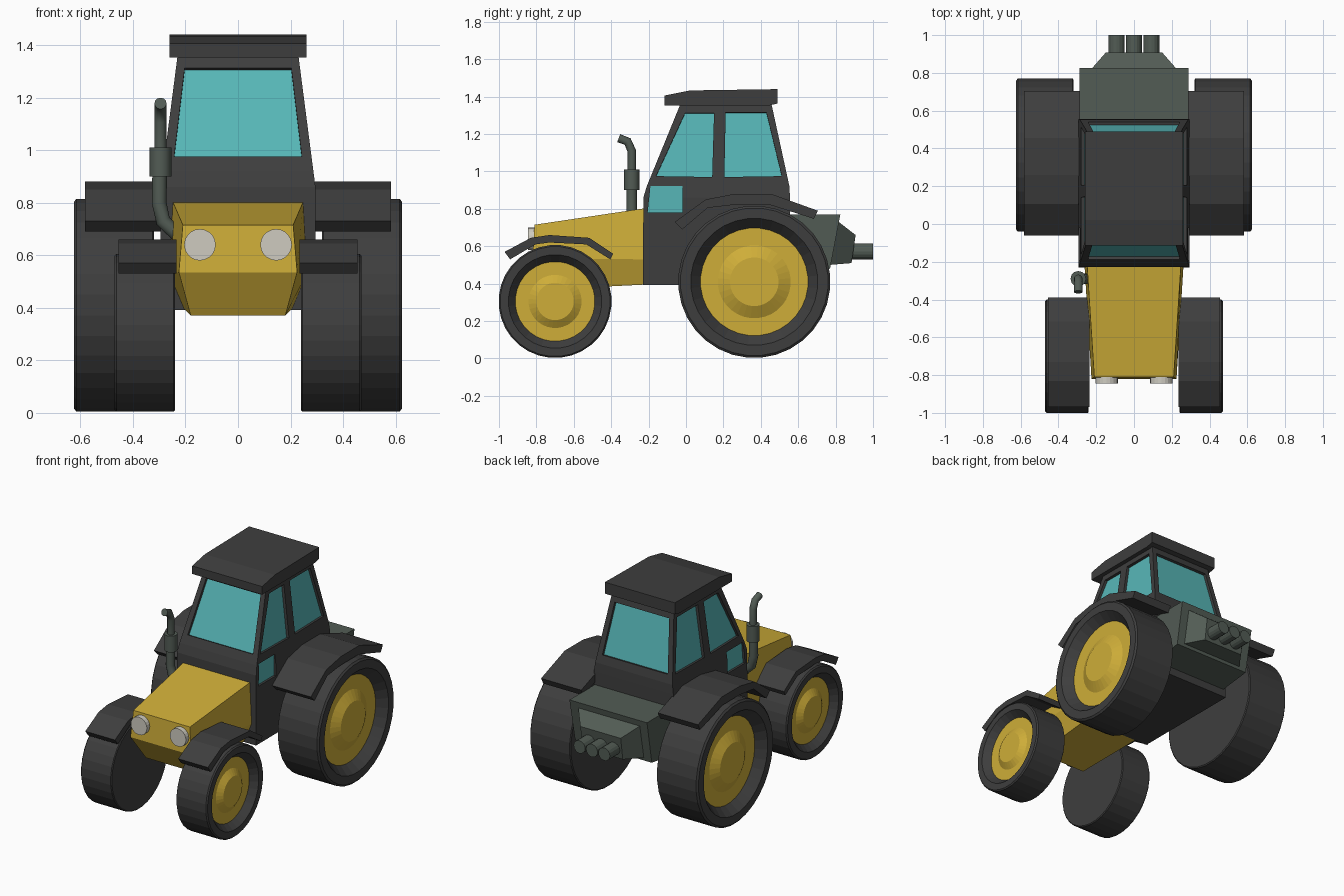
import bpy, bmesh, math
from mathutils import Vector

if "Cube" in bpy.data.objects:
    bpy.data.objects.remove(bpy.data.objects["Cube"])

# ---- colours
def mat(name, r, g, b):
    m = bpy.data.materials.new(name)
    m.diffuse_color = (r, g, b, 1)
    m.use_nodes = True
    m.node_tree.nodes["Principled BSDF"].inputs["Base Color"].default_value = m.diffuse_color
    return m

DARK = mat("charcoal", 0.048, 0.048, 0.048)
YELLOW = mat("yellow", 0.62, 0.42, 0.04)
GLASS = mat("teal glass", 0.095, 0.47, 0.475)
STEEL = mat("grey green steel", 0.085, 0.107, 0.09)
LAMP = mat("lamp white", 0.62, 0.60, 0.53)

# ---- helpers
def make(name, verts, faces, mats, idx=None):
    me = bpy.data.meshes.new(name)
    me.from_pydata(verts, [], faces)
    for m in mats:
        me.materials.append(m)
    if idx:
        me.polygons.foreach_set("material_index", idx)
    bm = bmesh.new()
    bm.from_mesh(me)
    bmesh.ops.recalc_face_normals(bm, faces=bm.faces)
    bm.to_mesh(me)
    bm.free()
    ob = bpy.data.objects.new(name, me)
    bpy.context.collection.objects.link(ob)
    return ob

def loft(name, rings, m):
    n = len(rings[0])
    verts = [p for r in rings for p in r]
    faces = [(k * n + i, k * n + (i + 1) % n, (k + 1) * n + (i + 1) % n, (k + 1) * n + i)
             for k in range(len(rings) - 1) for i in range(n)]
    faces += [tuple(range(n)), tuple(range(len(verts) - n, len(verts)))]
    return make(name, verts, faces, [m])

def ring(xa, ya, za, xb, yb, zb):
    """Four corners, symmetric in x, from edge a to edge b."""
    return [(-xa, ya, za), (xa, ya, za), (xb, yb, zb), (-xb, yb, zb)]

def prism(name, prof, x0, x1, m):
    return loft(name, [[(x, y, z) for y, z in prof] for x in (x0, x1)], m)

def cyl_y(name, x, z, r, y0, y1, m, n=16):
    ring_at = lambda y: [(x + r * math.cos(2 * math.pi * i / n), y,
                          z + r * math.sin(2 * math.pi * i / n)) for i in range(n)]
    return loft(name, [ring_at(y0), ring_at(y1)], m)

def wheel(name, side, y, z, prof, rim, n=32):
    """Lathe (x, r) points round the axle; everything inside rim on the outer side is yellow."""
    verts, faces, idx = [], [], []
    for x, r in prof:
        for i in range(n):
            a = 2 * math.pi * (i + 0.5) / n
            verts.append((side * x, y + r * math.cos(a), z + r * math.sin(a)))
    for k in range(len(prof) - 1):
        for i in range(n):
            j = (i + 1) % n
            faces.append((k * n + i, k * n + j, (k + 1) * n + j, (k + 1) * n + i))
            idx.append(int(k > 2 and prof[k][1] <= rim))
    faces += [tuple(range(n)), tuple(range(len(verts) - n, len(verts)))]
    idx += [0, 1]
    return make(name, verts, faces, [DARK, YELLOW], idx)

# ---- wheels and fenders
REAR = [(0.32, 0.40), (0.325, 0.407), (0.615, 0.407), (0.625, 0.395), (0.625, 0.34),
        (0.565, 0.288), (0.565, 0.195), (0.60, 0.13)]
FRONT = [(0.24, 0.296), (0.245, 0.302), (0.462, 0.302), (0.47, 0.294), (0.47, 0.25),
         (0.425, 0.213), (0.425, 0.142), (0.452, 0.10)]
REAR_FENDER = [(-0.06, 0.73), (0.105, 0.85), (0.26, 0.88), (0.455, 0.88), (0.705, 0.79),
               (0.683, 0.747), (0.447, 0.822), (0.26, 0.822), (0.115, 0.805), (-0.02, 0.69)]
FRONT_FENDER = [(-0.97, 0.57), (-0.83, 0.645), (-0.73, 0.66), (-0.517, 0.645), (-0.39, 0.56),
                (-0.405, 0.53), (-0.533, 0.61), (-0.73, 0.62), (-0.805, 0.61), (-0.94, 0.53)]
for s, tag in ((-1, "left"), (1, "right")):
    wheel("rear_wheel_" + tag, s, 0.365, 0.41, REAR, 0.29)
    wheel("front_wheel_" + tag, s, -0.70, 0.305, FRONT, 0.215)
    prism("rear_fender_" + tag, REAR_FENDER, s * 0.285, s * 0.583, DARK)
    prism("front_fender_" + tag, FRONT_FENDER, s * 0.235, s * 0.455, DARK)
    cyl_y("headlight_" + tag, s * 0.145, 0.64, 0.06, -0.845, -0.80, LAMP, 20)

# ---- hood
loft("hood", [ring(0.18, -0.72, 0.37, 0.205, -0.22, 0.395),
              ring(0.225, -0.82, 0.535, 0.262, -0.22, 0.53),
              ring(0.21, -0.81, 0.715, 0.248, -0.22, 0.803)], YELLOW)

# ---- cab with recessed windows
cab = loft("cab", [ring(0.295, -0.23, 0.392, 0.295, 0.56, 0.392),
                   ring(0.295, -0.228, 0.86, 0.295, 0.556, 0.86),
                   ring(0.287, -0.21, 0.92, 0.287, 0.553, 0.92),
                   ring(0.23, -0.03, 1.36, 0.23, 0.457, 1.36)], DARK)
cab.data.materials.append(GLASS)

wv, wf, wi = [], [], []
def window(pts, normal, depth=0.018):
    """Cutter block whose inner face becomes the glass."""
    d, b, n = Vector(normal).normalized(), len(wv), len(pts)
    wv.extend(tuple(Vector(p) - d * depth) for p in pts)
    wv.extend(tuple(Vector(p) + d * 0.03) for p in pts)
    wf.append(tuple(range(b, b + n)))
    wf.append(tuple(range(b + n, b + 2 * n)))
    wi.extend([1, 0] + [0] * n)
    for i in range(n):
        j = (i + 1) % n
        wf.append((b + i, b + j, b + n + j, b + n + i))

END = [(-0.243, 0.975), (0.243, 0.975), (0.203, 1.312), (-0.203, 1.312)]
window([(x, -0.21 + 0.409 * (z - 0.92), z) for x, z in END], (0, -1, 0.409))
window([(x, 0.553 - 0.218 * (z - 0.92), z) for x, z in END], (0, 1, 0.218))
SIDE = [[(-0.16, 0.975), (0.14, 0.97), (0.15, 1.312), (-0.005, 1.312)],
        [(0.205, 0.97), (0.512, 0.975), (0.43, 1.315), (0.212, 1.315)]]
SMALL = [(-0.205, 0.78), (-0.02, 0.78), (-0.02, 0.922), (-0.19, 0.922)]
for s in (-1, 1):
    for poly in SIDE:
        window([(s * (0.287 - 0.13 * (z - 0.92)), y, z) for y, z in poly], (s, 0, 0.13))
    window([(s * 0.293, y, z) for y, z in SMALL], (s, 0, 0), 0.013)
cutter = make("window_cutter", wv, wf, [DARK, GLASS], wi)
cutter.hide_render = True
mod = cab.modifiers.new("windows", 'BOOLEAN')
mod.operation, mod.solver, mod.object = 'DIFFERENCE', 'EXACT', cutter
bpy.context.view_layer.update()
cut = bpy.data.meshes.new_from_object(cab.evaluated_get(bpy.context.evaluated_depsgraph_get()))
cab.modifiers.clear()
cab.data = cut
bpy.data.objects.remove(cutter)

# ---- roof
prism("roof", [(-0.115, 1.352), (-0.115, 1.406), (0.02, 1.433), (0.49, 1.44),
               (0.49, 1.363), (0.44, 1.352)], -0.26, 0.26, DARK)

# ---- rear housing, hitch block and hitch pipes
loft("rear_housing", [ring(0.27, 0.40, 0.42, 0.285, 0.77, 0.48),
                      ring(0.288, 0.50, 0.77, 0.288, 0.825, 0.77)], STEEL)
loft("hitch_block", [ring(0.235, 0.765, 0.50, 0.235, 0.81, 0.735),
                     ring(0.15, 0.885, 0.51, 0.15, 0.907, 0.66)], STEEL)
for i in (-1, 0, 1):
    cyl_y("hitch_pipe_%d" % (i + 2), i * 0.092, 0.573, 0.043, 0.85, 1.0, STEEL)

# ---- exhaust pipe and muffler
def pipe(name, pts, r):
    cu = bpy.data.curves.new(name, 'CURVE')
    cu.dimensions = '3D'
    cu.bevel_depth, cu.bevel_resolution, cu.use_fill_caps = r, 4, True
    sp = cu.splines.new('POLY')
    sp.points.add(len(pts) - 1)
    for p, c in zip(sp.points, pts):
        p.co = (*c, 1)
    cu.materials.append(STEEL)
    ob = bpy.data.objects.new(name, cu)
    bpy.context.collection.objects.link(ob)

pipe("exhaust_lower", [(-0.22, -0.29, 0.67), (-0.285, -0.29, 0.73), (-0.30, -0.29, 0.80),
                       (-0.298, -0.29, 0.92)], 0.028)
pipe("exhaust_muffler", [(-0.295, -0.29, 0.90), (-0.295, -0.29, 1.01)], 0.041)
pipe("exhaust_upper", [(-0.295, -0.29, 1.0), (-0.295, -0.29, 1.11), (-0.295, -0.312, 1.16),
                       (-0.295, -0.36, 1.178)], 0.023)
